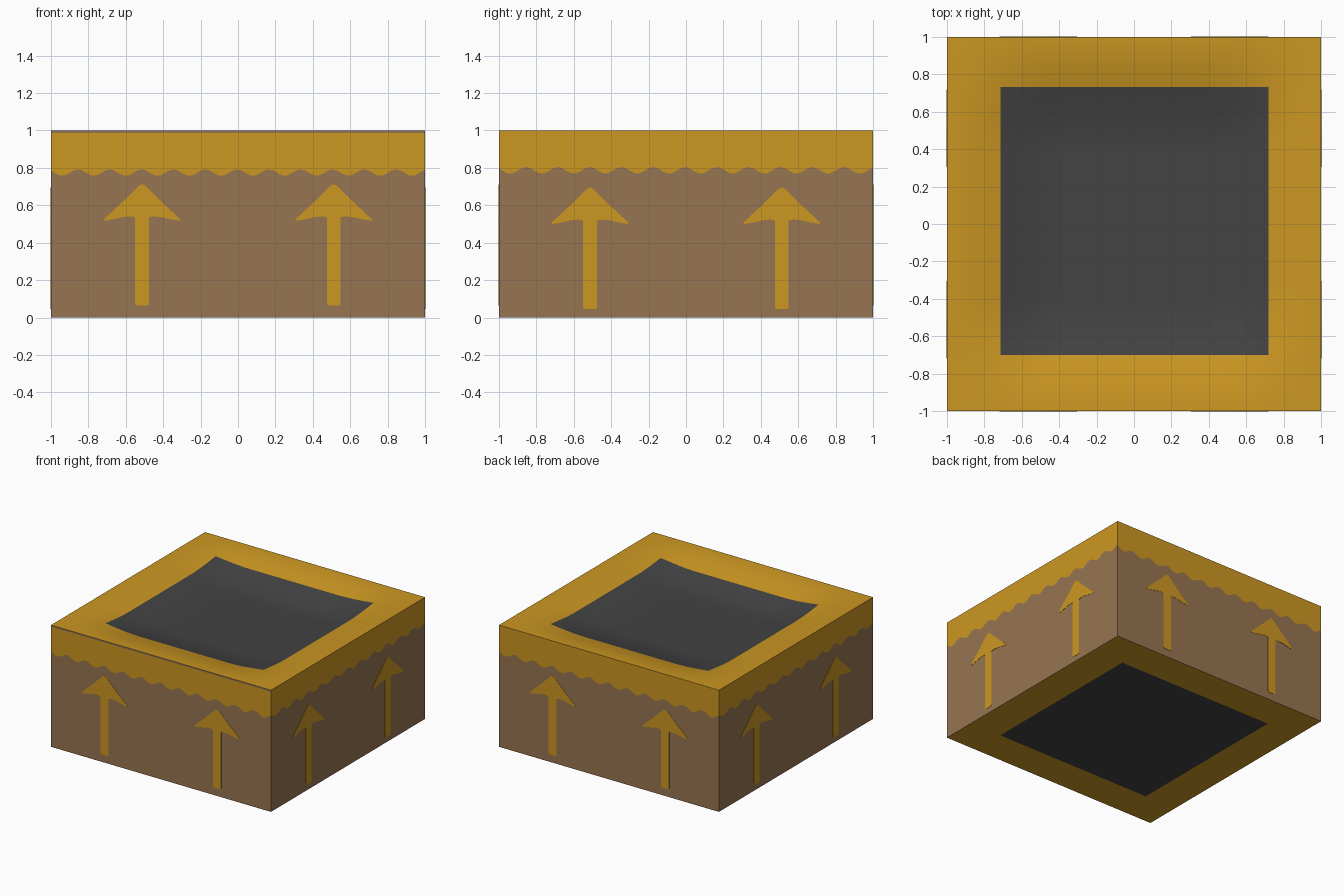
import bpy, bmesh, math
from mathutils import Matrix

cube = bpy.data.objects.get("Cube")
if cube:
    bpy.data.objects.remove(cube, do_unlink=True)


def make_material(name, rgb):
    lin = [((c / 255 + 0.055) / 1.055) ** 2.4 for c in rgb] + [1.0]
    mat = bpy.data.materials.new(name)
    mat.use_nodes = True
    mat.diffuse_color = lin
    bsdf = next(n for n in mat.node_tree.nodes if n.type == 'BSDF_PRINCIPLED')
    bsdf.inputs["Base Color"].default_value = lin
    bsdf.inputs["Roughness"].default_value = 0.9
    return mat


MATS = [make_material("gold", (204, 151, 34)),
        make_material("brown", (151, 117, 81)),
        make_material("charcoal", (67, 67, 67))]
GOLD, BROWN, CHARCOAL = range(3)


def add_object(name, bm):
    mesh = bpy.data.meshes.new(name)
    bm.to_mesh(mesh)
    bm.free()
    for mat in MATS:
        mesh.materials.append(mat)
    obj = bpy.data.objects.new(name, mesh)
    bpy.context.collection.objects.link(obj)
    return obj


def polygon(bm, points, mat, y=-1.0):
    face = bm.faces.new([bm.verts.new((u, y, z)) for u, z in points])
    face.material_index = mat
    return face


def wall(name, turn, wave_height, rim):
    """Side panel: brown below a wavy line, gold above, optional brown rim."""
    bm = bmesh.new()
    steps = 144
    wave = []
    for i in range(steps + 1):
        u = -1 + 2 * i / steps
        wave.append((u, wave_height - 0.017 * math.cos(math.tau * (u + 0.94) / 0.17)))
    polygon(bm, [(-1, 0), (1, 0)] + wave[::-1], BROWN)
    polygon(bm, wave + [(1, 1 - rim), (-1, 1 - rim)], GOLD)
    if rim:
        polygon(bm, [(-1, 1 - rim), (1, 1 - rim), (1, 1), (-1, 1)], BROWN)
    bmesh.ops.remove_doubles(bm, verts=bm.verts, dist=1e-5)
    bm.transform(turn)
    add_object(name, bm)


# Right half of the arrow outline, from the foot to the tip
ARROW = [(0.030, 0.063), (0.037, 0.072), (0.037, 0.535), (0.06, 0.541),
         (0.10, 0.537), (0.15, 0.526), (0.20, 0.517), (0.207, 0.523),
         (0.175, 0.553), (0.13, 0.595), (0.09, 0.632), (0.05, 0.672),
         (0.02, 0.702), (0.006, 0.711)]


def arrow(name, turn, centre, shift):
    """Thin arrow plate lying on a side panel."""
    bm = bmesh.new()
    outline = ARROW + [(-u, z) for u, z in reversed(ARROW)]
    face = polygon(bm, [(u + centre, z + shift) for u, z in outline], GOLD, -1.002)
    edge = bmesh.ops.extrude_face_region(bm, geom=[face], use_keep_orig=True)
    for v in edge["geom"]:
        if isinstance(v, bmesh.types.BMVert):
            v.co.y = -0.999
    bmesh.ops.recalc_face_normals(bm, faces=bm.faces)
    bm.transform(turn)
    add_object(name, bm)


# Four sides, each with two arrows
for k, side in enumerate(("front", "right", "back", "left")):
    turn = Matrix.Rotation(k * math.pi / 2, 4, 'Z')
    drop = -0.017 if k % 2 else 0.0
    wall(side + "_panel", turn, 0.787 if k % 2 else 0.775, 0.013 if k == 0 else 0)
    for n, centre in enumerate((-0.513, 0.512), 1):
        arrow(f"{side}_arrow_{n}", turn, centre, drop)


def dip(t):
    s = min(1, (1 - abs(t)) / 0.6)
    return s * s * (3 - 2 * s)


def span(a, b, n):
    return [a + (b - a) * i / n for i in range(n)]


def sheet(name, low, high, rings, inner, height, upward):
    """Gold sheet with a dark square between the low and high corners."""
    bm = bmesh.new()
    axes = [span(-1, a, rings) + span(a, b, inner) + span(b, 1, rings) + [1]
            for a, b in zip(low, high)]
    grid = [[bm.verts.new((x, y, height(x, y))) for y in axes[1]] for x in axes[0]]
    for i in range(len(axes[0]) - 1):
        for j in range(len(axes[1]) - 1):
            quad = [grid[i][j], grid[i + 1][j], grid[i + 1][j + 1], grid[i][j + 1]]
            face = bm.faces.new(quad if upward else quad[::-1])
            dark = rings <= i < rings + inner and rings <= j < rings + inner
            face.material_index = CHARCOAL if dark else GOLD
            face.smooth = upward
    add_object(name, bm)


# Sagging top and flat underside
sheet("top_mat", (-0.715, -0.70), (0.72, 0.732), 8, 32,
      lambda x, y: 1 - 0.1 * dip(x) * dip(y), True)
sheet("underside", (-0.715, -0.715), (0.715, 0.715), 1, 1, lambda x, y: 0, False)
